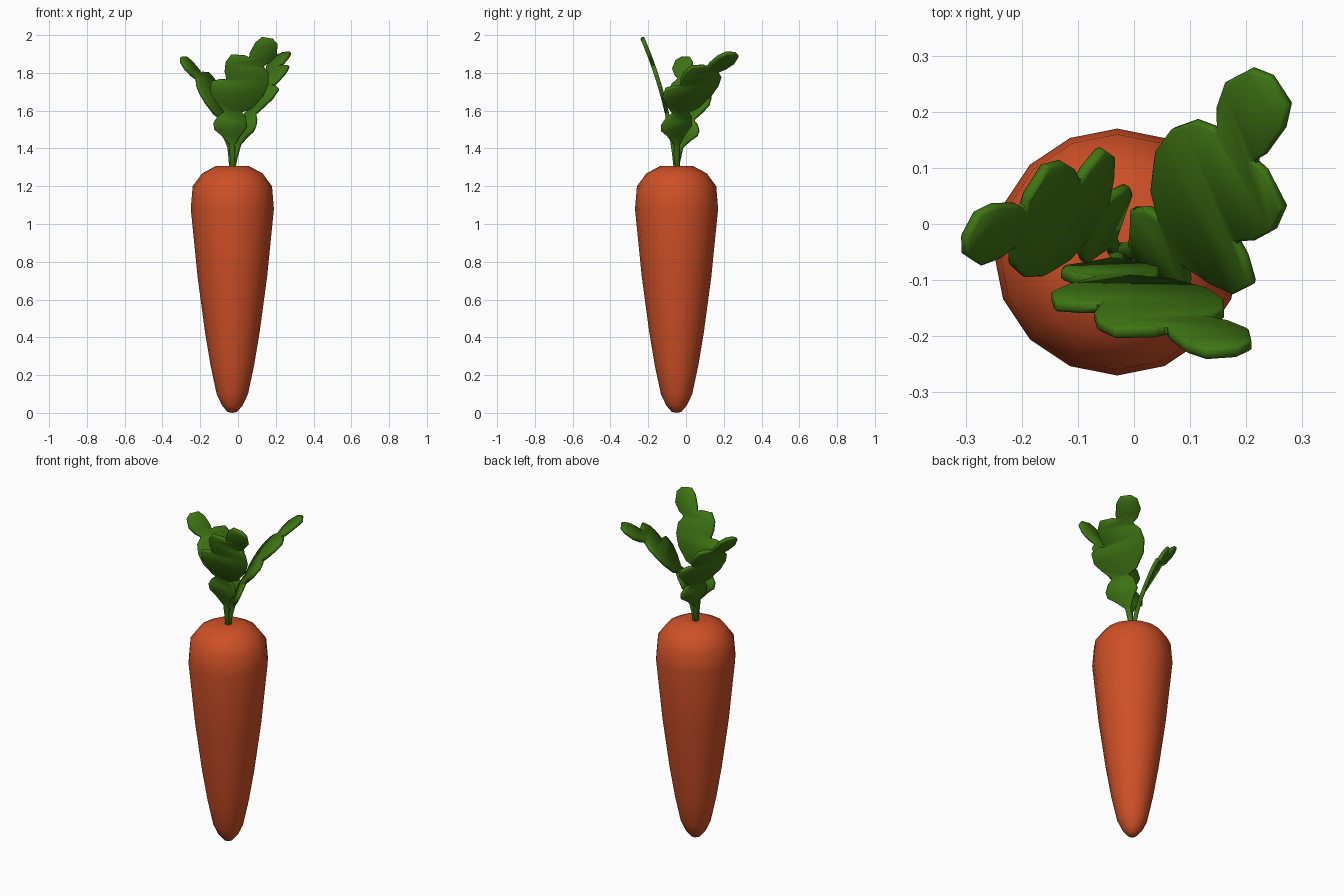
import bpy, bmesh, math
from mathutils import Vector

if "Cube" in bpy.data.objects:
    bpy.data.objects.remove(bpy.data.objects["Cube"])

CX, CY, TOP = -0.03, -0.05, 1.31      # root axis and crown height


def material(name, rgb):
    m = bpy.data.materials.new(name)
    m.diffuse_color = (*rgb, 1)
    m.use_nodes = True
    m.node_tree.nodes["Principled BSDF"].inputs["Base Color"].default_value = m.diffuse_color
    return m


orange = material("carrot orange", (0.62, 0.08, 0.02))
green = material("leaf green", (0.05, 0.18, 0.007))


def finish(bm, name, mat):
    me = bpy.data.meshes.new(name)
    bm.to_mesh(me)
    bm.free()
    me.materials.append(mat)
    ob = bpy.data.objects.new(name, me)
    bpy.context.collection.objects.link(ob)
    bpy.ops.object.select_all(action='DESELECT')
    ob.select_set(True)
    bpy.context.view_layer.objects.active = ob
    return ob


# Root: 16-sided lathe, (radius, height)
profile = [(0.025, 0.005), (0.055, 0.04), (0.083, 0.1), (0.115, 0.25), (0.145, 0.43),
           (0.184, 0.72), (0.22, 1.08), (0.21, 1.2), (0.16, 1.268), (0.085, 1.308)]
bm = bmesh.new()
N = 16
rings = [[bm.verts.new((CX + r * math.cos(2 * math.pi * i / N),
                        CY + r * math.sin(2 * math.pi * i / N), z)) for i in range(N)]
         for r, z in profile]
for a, b in zip(rings, rings[1:]):
    for i in range(N):
        j = (i + 1) % N
        bm.faces.new((a[i], a[j], b[j], b[i]))
low = bm.verts.new((CX, CY, 0))
high = bm.verts.new((CX, CY, 1.3))
for i in range(N):
    j = (i + 1) % N
    bm.faces.new((rings[0][j], rings[0][i], low))
    bm.faces.new((rings[-1][i], rings[-1][j], high))
finish(bm, "carrot_root", orange)
bpy.ops.object.shade_smooth()

# Lobed leaf outline with stem: (sideways, along)
outline = [(-.011, -.03), (.011, -.03), (.015, .11), (.04, .155), (.075, .20), (.07, .255),
           (.048, .28), (.10, .30), (.16, .365), (.187, .43), (.187, .49), (.16, .53),
           (.195, .55), (.23, .59), (.235, .65), (.21, .68), (.155, .69), (.12, .66),
           (.09, .60), (.087, .575), (.065, .588), (-.005, .592), (-.035, .55), (-.04, .50),
           (-.03, .455), (-.06, .458), (-.11, .445), (-.115, .385), (-.085, .335),
           (-.04, .285), (-.075, .26), (-.098, .225), (-.095, .19), (-.06, .16), (-.015, .11)]


def leaf(name, azimuth, scale, turn, lean, curl):
    bm = bmesh.new()
    bm.faces.new([bm.verts.new((w, s, 0)) for w, s in outline])
    for k in range(1, 12):      # cross cuts so that the blade can bend
        bmesh.ops.bisect_plane(bm, geom=bm.verts[:] + bm.edges[:] + bm.faces[:],
                               plane_co=(0, k * 0.06 - 0.017, 0), plane_no=(0, 1, 0))
    bmesh.ops.remove_doubles(bm, verts=bm.verts[:], dist=0.006)
    az = math.radians(azimuth)
    out = Vector((math.cos(az), math.sin(az), 0))
    side = Vector((-math.sin(az), math.cos(az), 0))
    for v in bm.verts:
        w = scale * (v.co.x * math.cos(turn) - v.co.y * math.sin(turn))
        s = scale * (v.co.y * math.cos(turn) + v.co.x * math.sin(turn))
        # arc whose angle from vertical grows as lean + curl * s
        r = (math.cos(lean) - math.cos(lean + curl * s)) / curl
        z = (math.sin(lean + curl * s) - math.sin(lean)) / curl
        v.co = Vector((CX, CY, TOP)) + out * (r + 0.006) + side * w + Vector((0, 0, z))
    ob = finish(bm, name, green)
    sol = ob.modifiers.new("thickness", 'SOLIDIFY')
    sol.thickness = 0.022
    sol.offset = 0
    bev = ob.modifiers.new("soft_rim", 'BEVEL')
    bev.width = 0.005
    bev.segments = 1
    bev.limit_method = 'ANGLE'
    bev.angle_limit = math.radians(60)
    bev.use_clamp_overlap = False
    for m in ("thickness", "soft_rim"):
        bpy.ops.object.modifier_apply(modifier=m)
    bpy.ops.object.shade_smooth_by_angle(angle=math.radians(50))


leaf("front_leaf", -90, 1.02, 0.0, 0.10, 0.44)
leaf("right_leaf", 30, 1.05, 0.12, 0.14, 1.2)
leaf("left_leaf", 150, 0.90, 0.12, 0.12, 0.9)
